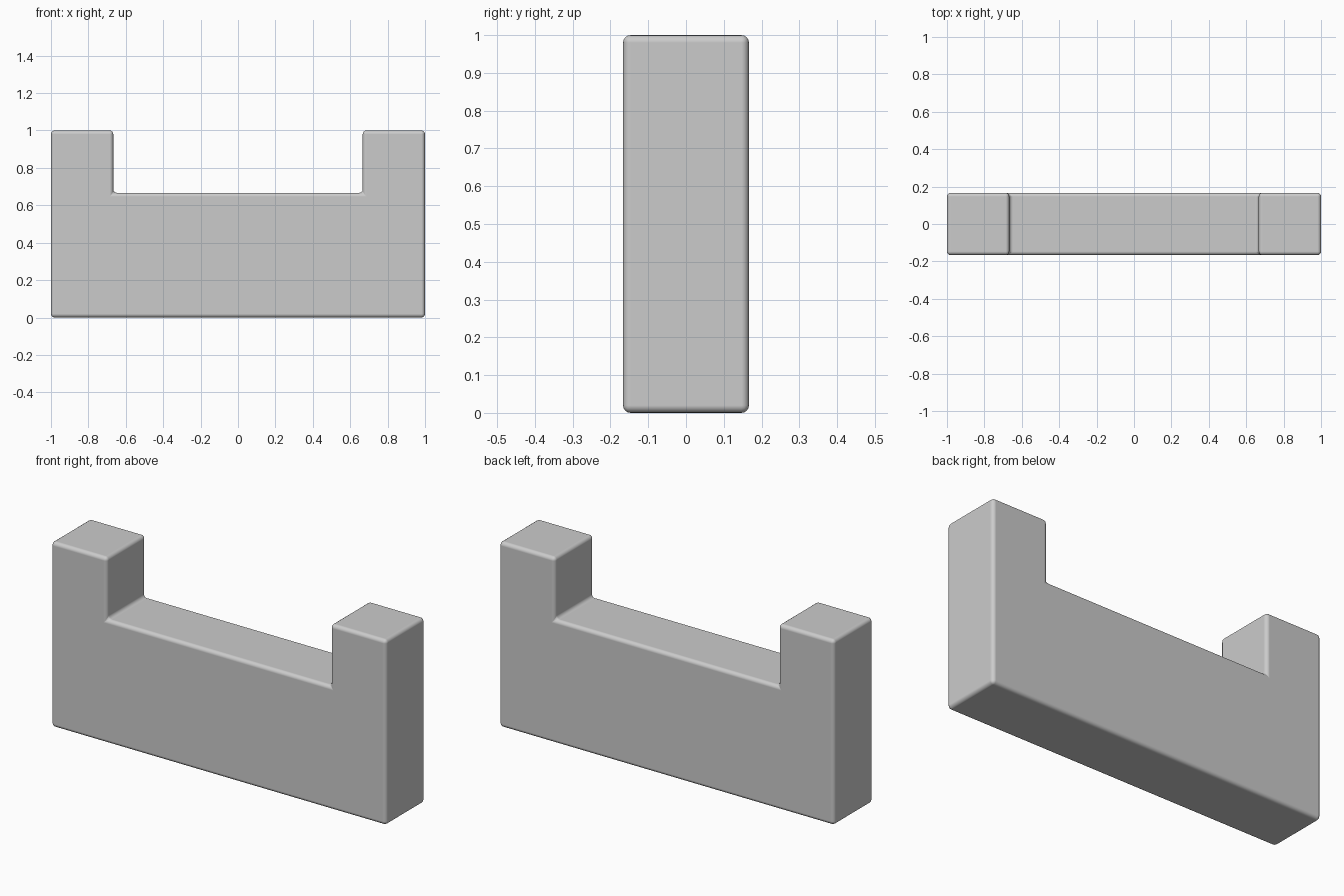
import bpy, bmesh

if "Cube" in bpy.data.objects:
    bpy.data.objects.remove(bpy.data.objects["Cube"])

T = 1 / 3          # post width and block depth
R = 0.02           # edge rounding

# U-shaped front profile, mirrored about x = 0
half = [(1, 0), (1, 1), (1 - T, 1), (1 - T, 1 - T)]
profile = half + [(-x, z) for x, z in reversed(half)]

# Extrude the profile through the depth
bm = bmesh.new()
face = bm.faces.new([bm.verts.new((x, -T / 2, z)) for x, z in profile])
ext = bmesh.ops.extrude_face_region(bm, geom=[face])
new_verts = [g for g in ext["geom"] if isinstance(g, bmesh.types.BMVert)]
bmesh.ops.translate(bm, verts=new_verts, vec=(0, T, 0))
bmesh.ops.recalc_face_normals(bm, faces=bm.faces[:])

mesh = bpy.data.meshes.new("notched_block")
bm.to_mesh(mesh)
bm.free()
block = bpy.data.objects.new("notched_block", mesh)
bpy.context.collection.objects.link(block)
for p in mesh.polygons:
    p.use_smooth = True

# Soft rounded edges, including the inner corners
bevel = block.modifiers.new("rounded_edges", 'BEVEL')
bevel.width = R
bevel.segments = 4
bevel.limit_method = 'ANGLE'
bevel.harden_normals = True
